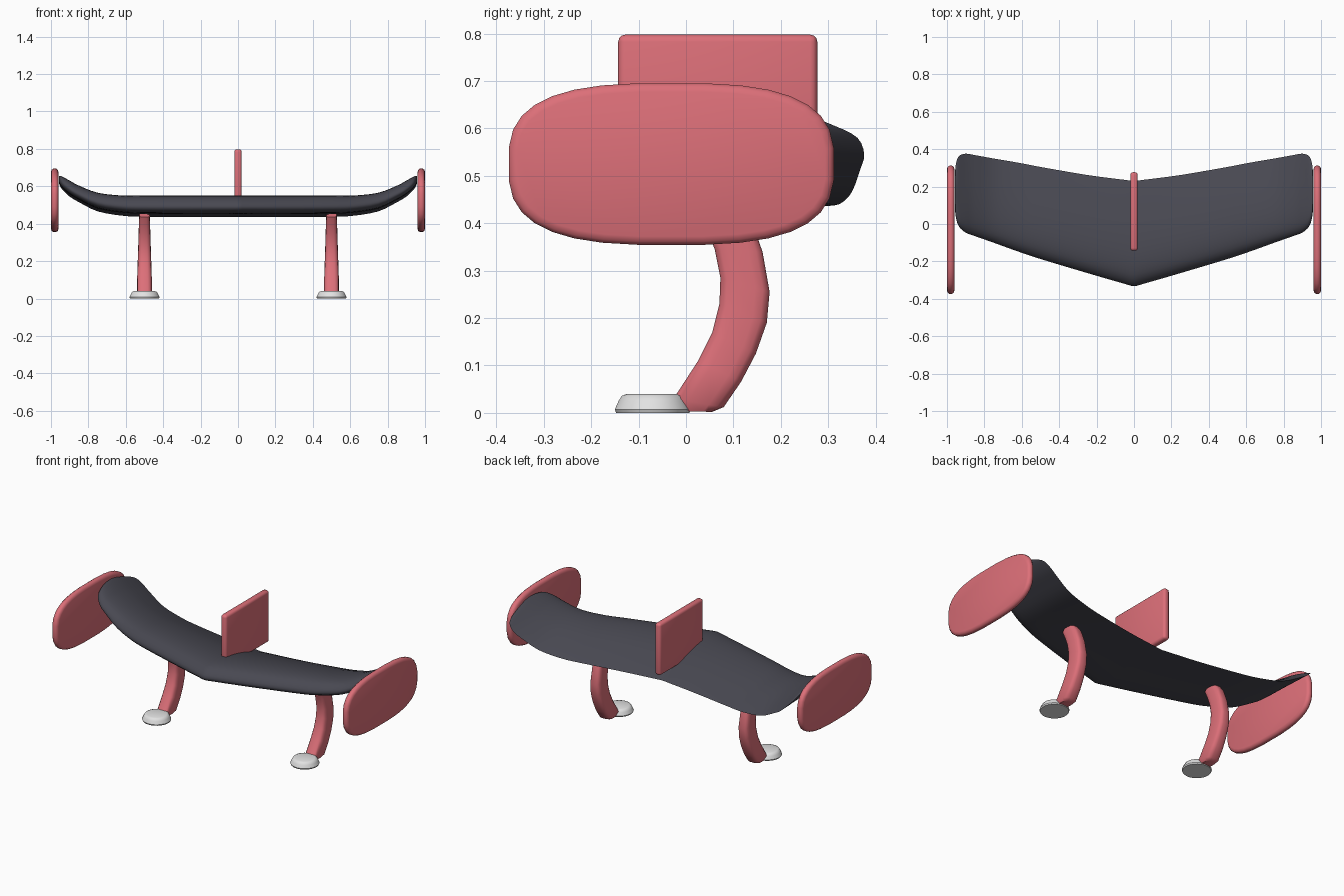
import bpy, bmesh, math
from mathutils import Vector

cube = bpy.data.objects.get("Cube")
if cube:
    bpy.data.objects.remove(cube, do_unlink=True)


def material(name, rgb):
    m = bpy.data.materials.new(name)
    m.use_nodes = True
    m.diffuse_color = (*rgb, 1)
    m.node_tree.nodes["Principled BSDF"].inputs["Base Color"].default_value = (*rgb, 1)
    return m


red = material("coral red", (0.72, 0.16, 0.19))
dark = material("charcoal", (0.065, 0.065, 0.083))
white = material("pale grey", (0.76, 0.76, 0.76))


def finish(name, bm, mat, angle=40):
    bmesh.ops.recalc_face_normals(bm, faces=bm.faces)
    mesh = bpy.data.meshes.new(name)
    bm.to_mesh(mesh)
    bm.free()
    mesh.materials.append(mat)
    obj = bpy.data.objects.new(name, mesh)
    bpy.context.collection.objects.link(obj)
    bpy.ops.object.select_all(action="DESELECT")
    obj.select_set(True)
    bpy.context.view_layer.objects.active = obj
    bpy.ops.object.shade_smooth_by_angle(angle=math.radians(angle))
    return obj


def loft(name, rings, mat, angle=40):
    """Skin a list of closed rings and cap both ends."""
    bm = bmesh.new()
    vs = [[bm.verts.new(p) for p in ring] for ring in rings]
    n = len(vs[0])
    for a, b in zip(vs, vs[1:]):
        for i in range(n):
            j = (i + 1) % n
            bm.faces.new((a[i], a[j], b[j], b[i]))
    bm.faces.new(vs[0])
    bm.faces.new(vs[-1])
    return finish(name, bm, mat, angle)


def oval(count, power):
    """Unit rounded-square outline."""
    pts = []
    for i in range(count):
        t = math.tau * (i + 0.5) / count
        c, s = math.cos(t), math.sin(t)
        pts.append((math.copysign(abs(c) ** (2 / power), c),
                    math.copysign(abs(s) ** (2 / power), s)))
    return pts


def smooth_path(rows, steps):
    """Refine rows of numbers with a Catmull-Rom curve."""
    rows = [Vector(r) for r in rows]
    out = []
    for i in range(len(rows) - 1):
        p0, p1, p2 = rows[max(i - 1, 0)], rows[i], rows[i + 1]
        p3 = rows[min(i + 2, len(rows) - 1)]
        for k in range(steps):
            t = k / steps
            out.append(p1 + 0.5 * t * (p2 - p0 + t * (2 * p0 - 5 * p1 + 4 * p2 - p3
                                                      + t * (3 * (p1 - p2) + p3 - p0))))
    return out + [rows[-1]]


# Wing: x, leading edge y, trailing edge y, low z, high z
half = [(0.05, -0.32, 0.236, 0.435, 0.55), (0.25, -0.262, 0.262, 0.435, 0.55),
        (0.5, -0.187, 0.305, 0.437, 0.55), (0.62, -0.147, 0.328, 0.443, 0.55),
        (0.75, -0.1, 0.35, 0.466, 0.565), (0.85, -0.065, 0.368, 0.515, 0.603),
        (0.9, -0.046, 0.376, 0.545, 0.63), (0.937, -0.012, 0.362, 0.58, 0.65),
        (0.953, 0.04, 0.315, 0.605, 0.656), (0.958, 0.1, 0.25, 0.625, 0.655)]
stations = [(-r[0], *r[1:]) for r in reversed(half)] + [(0, -0.332, 0.23, 0.435, 0.55)] + half
# Airfoil: fraction of chord, fraction of height
airfoil = smooth_path([(1, 0), (0.85, 0.32), (0.6, 0.74), (0.38, 0.96), (0.2, 1),
                       (0.07, 0.86), (0, 0.5), (0.05, 0.25), (0.2, 0.17),
                       (0.5, 0.12), (0.8, 0.05), (1, 0)], 3)[:-1]
loft("wing", [[(x, le + u * (te - le), lo + t * (hi - lo)) for u, t in airfoil]
              for x, le, te, lo, hi in smooth_path(stations, 3)], dark, 60)

# Centre fin: thin upright plate with rounded edges
bm = bmesh.new()
bmesh.ops.create_cube(bm, size=1)
for v in bm.verts:
    v.co = Vector((v.co.x * 0.04, v.co.y * 0.42 + 0.067, v.co.z * 0.315 + 0.6405))
bmesh.ops.bevel(bm, geom=bm.edges[:], offset=0.015, segments=3, profile=0.5, affect="EDGES")
finish("centre_fin", bm, red)

# Leg stations: front y, front z, rear y, rear z, half width
leg = [(-0.01, 0.004, 0.055, 0.002, 0.03), (-0.027, 0.03, 0.08, 0.012, 0.04),
       (0.025, 0.11, 0.117, 0.066, 0.04), (0.055, 0.17, 0.148, 0.125, 0.038),
       (0.07, 0.23, 0.171, 0.19, 0.036), (0.072, 0.285, 0.177, 0.255, 0.034),
       (0.06, 0.345, 0.162, 0.34, 0.032), (0.04, 0.395, 0.135, 0.415, 0.03),
       (0.02, 0.435, 0.09, 0.475, 0.028)]
plate_edge = [(-0.02, 0.018), (-0.016, 0.007), (-0.007, 0), (0.007, 0), (0.016, 0.007), (0.02, 0.018)]
foot_profile = [(0.078, 0), (0.081, 0.007), (0.073, 0.025), (0.066, 0.036), (0.055, 0.04)]

for side, s in (("left", 1), ("right", -1)):
    # End plate at the wing tip
    loft(side + "_end_plate",
         [[(s * 0.98 + dx, -0.031 + a * (0.344 - inset), 0.525 + b * (0.171 - inset))
           for a, b in oval(32, 2.9)] for dx, inset in plate_edge], red)

    # Curved leg
    rings = []
    for fy, fz, ry, rz, w in leg:
        rings.append([(s * 0.5 + b * w, (fy + ry) / 2 + a * (ry - fy) / 2,
                       (fz + rz) / 2 + a * (rz - fz) / 2) for a, b in oval(16, 3.6)])
    loft(side + "_leg", rings, red)

    # Round foot pad
    loft(side + "_foot", [[(s * 0.5 + a * r, -0.07 + b * r, z) for a, b in oval(24, 2)]
                          for r, z in foot_profile], white)
